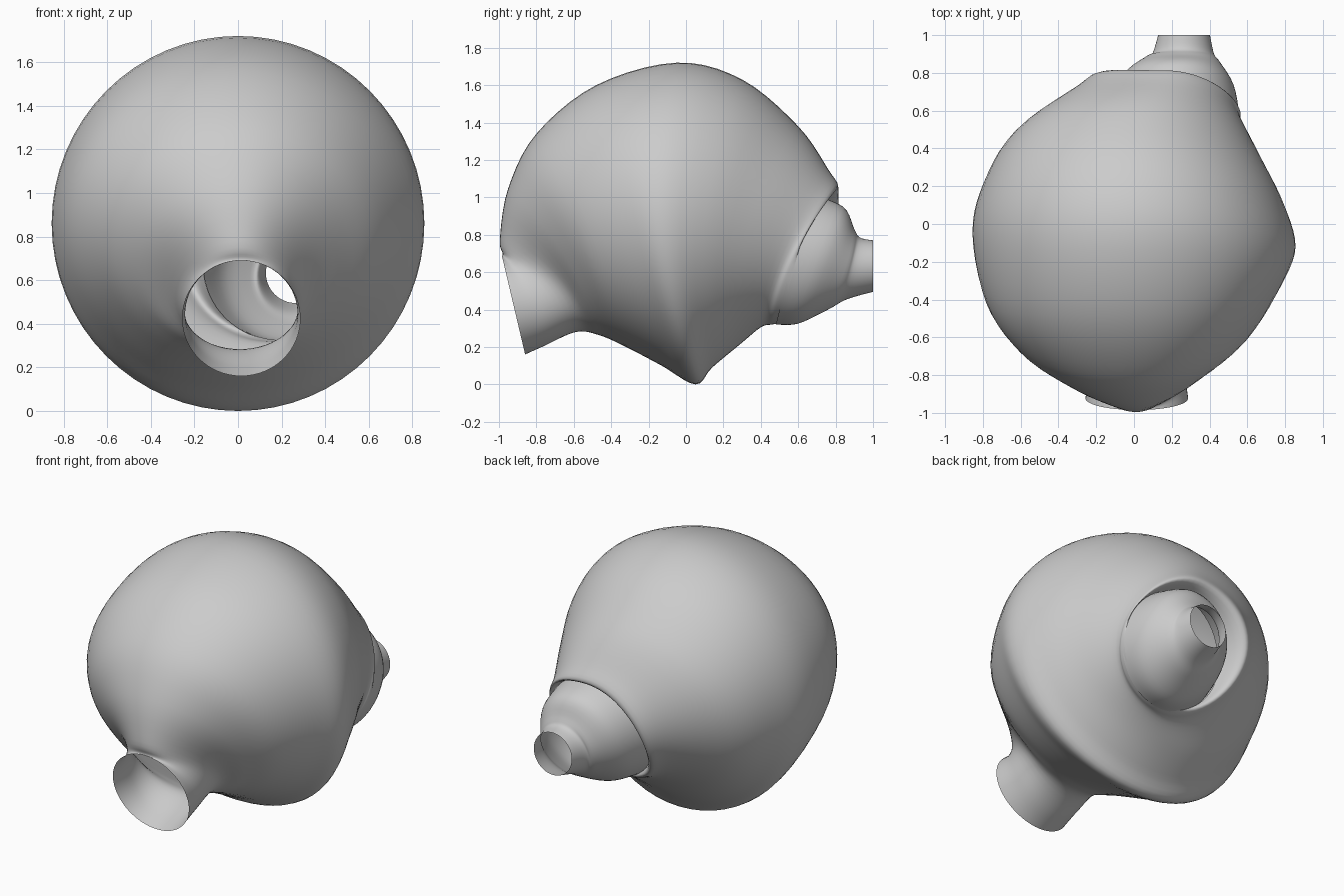
import bpy, bmesh, math

if "Cube" in bpy.data.objects:
    bpy.data.objects.remove(bpy.data.objects["Cube"])

SEG, SUB = 64, 5

# Each ring: top y, top z, bottom y, bottom z, centre x, half width,
# y shift of the right side, y shift of the left side
BODY = [
    (-.985, .69, -.86, .16, .015, .272, .00, .00),   # front mouth lip
    (-.98, .70, -.76, .205, .015, .258, .08, .08),
    (-.995, .78, -.59, .28, .01, .29, .12, .09),     # neck
    (-.95, 1.05, -.47, .265, .00, .46, .08, .02),
    (-.80, 1.34, -.33, .205, .00, .63, .03, -.05),
    (-.48, 1.60, -.13, .10, .00, .785, .00, -.10),
    (-.05, 1.72, .05, .00, .00, .855, -.12, -.05),   # widest ridge
    (.30, 1.63, .14, .09, .00, .795, -.12, .00),
    (.60, 1.38, .29, .215, .02, .66, -.12, .02),
    (.76, 1.15, .40, .305, .12, .45, -.05, .10),
    (.81, 1.05, .46, .32, .17, .395, -.06, .10),     # overhanging rim
    (.68, 1.01, .50, .325, .20, .36, .00, .00),
]
SPOUT = [
    (.66, 1.02, .48, .32, .20, .36, .00, .00),
    (.84, .95, .60, .325, .23, .30, .00, .04),
    (.90, .83, .76, .40, .255, .20, .02, .04),
    (.93, .785, .86, .455, .26, .165, .00, .00),
    (1.0, .77, 1.0, .495, .265, .137, .00, .00),     # open end
]


def catmull(p0, p1, p2, p3, t):
    return tuple(.5 * (2 * b + (c - a) * t + (2 * a - 5 * b + 4 * c - d) * t * t
                       + (3 * b - a - 3 * c + d) * t ** 3)
                 for a, b, c, d in zip(p0, p1, p2, p3))


def refine(rings):
    out, n = [], len(rings)
    for i in range(n - 1):
        p = [rings[min(max(i + k, 0), n - 1)] for k in (-1, 0, 1, 2)]
        out += [catmull(*p, j / SUB) for j in range(SUB)]
    return out + [rings[-1]]


def loft(name, rings):
    bm = bmesh.new()
    loops = []
    for yt, zt, yb, zb, cx, rx, dr, dl in refine(rings):
        loop = []
        for i in range(SEG):
            a = 2 * math.pi * i / SEG
            c, s = math.cos(a), math.sin(a)
            y = (yt + yb) / 2 + s * (yt - yb) / 2 + (dr if c > 0 else dl) * c * c
            z = (zt + zb) / 2 + s * (zt - zb) / 2
            loop.append(bm.verts.new((cx + rx * c, y, z)))
        loops.append(loop)
    for a, b in zip(loops, loops[1:]):
        for i in range(SEG):
            j = (i + 1) % SEG
            bm.faces.new((a[i], b[i], b[j], a[j]))
    # point the normals away from the middle of the shell
    bm.normal_update()
    if sum(f.normal.dot(f.calc_center_median() - loops[0][0].co.lerp(loops[-1][0].co, .5))
           for f in bm.faces) < 0:
        bmesh.ops.reverse_faces(bm, faces=bm.faces[:])
    mesh = bpy.data.meshes.new(name)
    bm.to_mesh(mesh)
    bm.free()
    mesh.shade_smooth()
    ob = bpy.data.objects.new(name, mesh)
    bpy.context.collection.objects.link(ob)
    return ob


# round shell with its front mouth, then the tapering open spout at the back
loft("shell_body", BODY)
loft("rear_spout", SPOUT)
